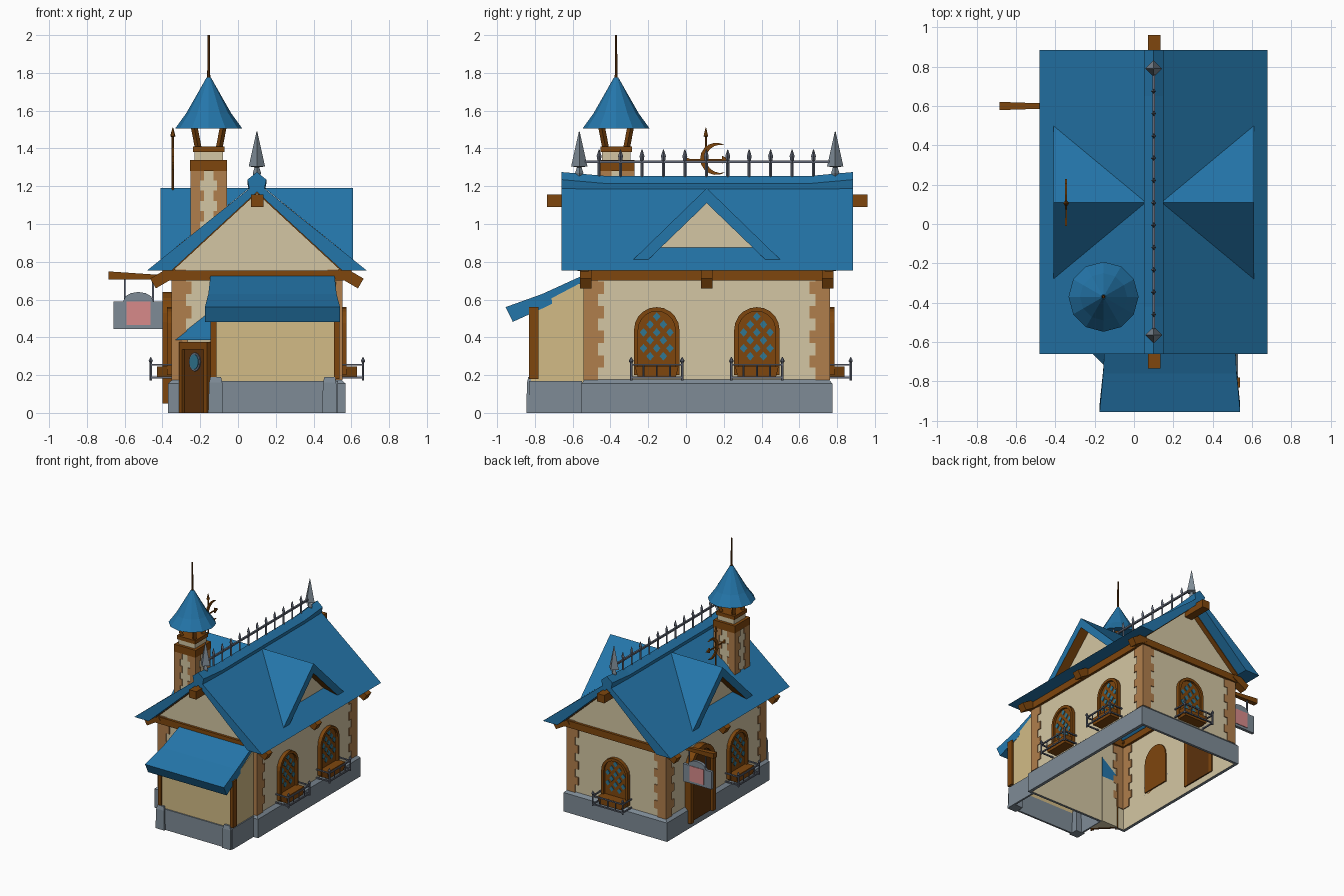
import bpy
import bmesh
from math import sin, cos, pi, radians
from mathutils import Matrix, Vector

cube = bpy.data.objects.get("Cube")
if cube:
    bpy.data.objects.remove(cube)


def material(name, red, green, blue):
    """Flat material from display colour values."""
    linear = [((c / 255 + .055) / 1.055) ** 2.4 for c in (red, green, blue)] + [1]
    mat = bpy.data.materials.new(name)
    mat.use_nodes = True
    mat.diffuse_color = linear
    mat.node_tree.nodes["Principled BSDF"].inputs["Base Color"].default_value = linear
    return mat


ROOF = material("roof blue", 36, 118, 170)
CREAM = material("cream plaster", 212, 198, 163)
YELLOW = material("yellow plaster", 210, 187, 134)
WOOD = material("brown wood", 126, 70, 13)
DARK = material("dark wood", 92, 50, 12)
TAN = material("tan brick", 176, 126, 76)
STONE = material("grey stone", 126, 139, 150)
METAL = material("iron", 100, 106, 120)
PINK = material("pink sign", 215, 138, 138)
GLASS = material("window glass", 48, 118, 145)


# ---- solids: each helper returns (vertices, faces) ----
def loft(loops, caps=True):
    n = len(loops[0])
    verts = [v for loop in loops for v in loop]
    faces = [(k * n + i, k * n + (i + 1) % n, (k + 1) * n + (i + 1) % n, (k + 1) * n + i)
             for k in range(len(loops) - 1) for i in range(n)]
    if caps:
        faces += [tuple(range(n)), tuple(range(len(verts) - n, len(verts)))]
    return verts, faces


def prism(profile, start, end, axis="y"):
    place = {"x": lambda p, t: (t, p[0], p[1]),
             "y": lambda p, t: (p[0], t, p[1]),
             "z": lambda p, t: (p[0], p[1], t)}[axis]
    return loft([[place(p, t) for p in profile] for t in (start, end)])


def rect(x0, x1, y0, y1, z):
    return [(x0, y0, z), (x1, y0, z), (x1, y1, z), (x0, y1, z)]


def box(x0, x1, y0, y1, z0, z1):
    return loft([rect(x0, x1, y0, y1, z) for z in (z0, z1)])


def turned(profile, x, y, sides):
    return loft([[(x + r * cos(2 * pi * i / sides), y + r * sin(2 * pi * i / sides), z)
                  for i in range(sides)] for r, z in profile])


def beam(start, end, width, depth):
    a, b = Vector(start), Vector(end)
    turn = (b - a).to_track_quat("Z", "Y")
    w, d = width / 2, depth / 2
    return loft([[p + turn @ Vector(c) for c in rect(-w, w, -d, d, 0)] for p in (a, b)])


def part(name, mat, solids, matrix=Matrix(), drop_below=None):
    bm = bmesh.new()
    for verts, faces in solids:
        made = [bm.verts.new(v) for v in verts]
        for f in faces:
            bm.faces.new([made[i] for i in f])
    bmesh.ops.recalc_face_normals(bm, faces=bm.faces)
    if drop_below is not None:
        low = [f for f in bm.faces if all(v.co.z <= drop_below for v in f.verts)]
        bmesh.ops.delete(bm, geom=low, context="FACES")
    bm.transform(matrix)
    mesh = bpy.data.meshes.new(name)
    bm.to_mesh(mesh)
    bm.free()
    mesh.materials.append(mat)
    obj = bpy.data.objects.new(name, mesh)
    bpy.context.collection.objects.link(obj)
    return obj


def on_wall(x, y, degrees):
    return Matrix.Translation((x, y, 0)) @ Matrix.Rotation(radians(degrees), 4, "Z")


def arch(half, bottom, spring, steps=10):
    arc = [(half * cos(pi * i / steps), spring + half * sin(pi * i / steps)) for i in range(steps + 1)]
    return [(half, bottom)] + arc + [(-half, bottom)]


def arch_frame(half, rim, bottom, spring, depth):
    outline = arch(half, bottom, spring) + arch(half - rim, bottom, spring)[::-1]
    return prism(outline, -depth, .01)


def quoins(name, x0, x1, y0, y1, z0, z1, rows, short, long):
    step, t, plates = (z1 - z0) / rows, .007, []
    for i in range(rows):
        a = long if i % 2 else short
        lo, hi = z0 + i * step, z0 + (i + 1) * step
        for x, sx in ((x0, 1), (x1, -1)):
            for y, sy in ((y0, 1), (y1, -1)):
                plates.append(box(x - sx * t, x + sx * a, y - sy * t, y + sy * t, lo, hi))
                plates.append(box(x - sx * t, x + sx * t, y - sy * t, y + sy * a, lo, hi))
    part(name, TAN, plates)


# ---- main house ----
CX, LEFT, RIGHT, FRONT, BACK = .1, -.345, .545, -.535, .755
gable = [(LEFT, 0), (RIGHT, 0), (RIGHT, .76), (CX, 1.17), (LEFT, .76)]
part("house_walls", CREAM, [prism(gable, FRONT, BACK)], drop_below=.01)
wall = (LEFT, RIGHT, FRONT, BACK)
plinth = (-.37, .57, -.555, .775)
part("foundation", STONE, [loft([rect(*wall, 0), rect(*plinth, 0), rect(*plinth, .155),
                                 rect(*wall, .178)], caps=False)])
quoins("corner_bricks", *wall, .175, .76, 9, .07, .1)

# ---- main roof, ridge cap and timber ----
roof = [(-.48, .755), (-.35, .755), (CX, 1.17), (.55, .755), (.68, .755), (CX, 1.22)]
part("main_roof", ROOF, [prism(roof, -.66, .885)])
cap = [(-.04, 1.17), (-.05, 1.22), (0, 1.26), (.05, 1.22), (.04, 1.17)]
part("ridge_cap", ROOF, [loft([[(CX + x, y, z + lift) for x, z in cap]
                               for y, lift in ((-.66, .015), (-.42, -.006), (.65, -.006), (.885, .015))])])
part("ridge_beam", WOOD, [box(.07, .135, -.735, .96, 1.09, 1.155)])
part("tie_beams", WOOD, [box(-.4, .6, y - .02, y + .02, .7, .755) for y in (FRONT, BACK)])
part("eave_beams", WOOD, [box(x - .02, x + .02, -.555, .775, .7, .755) for x in (LEFT, RIGHT)])
tails, rafters = [], []
for s in (-1, 1):
    for y in (-.53, .11, .75):
        tails.append(beam((CX + s * .43, y, .755), (CX + s * .55, y, .685), .06, .06))
    for y in (FRONT - .02, BACK + .02):
        rafters.append(beam((CX + s * .46, y, .766), (CX, y, 1.19), .04, .04))
part("rafter_tails", WOOD, tails)
part("gable_rafters", WOOD, rafters)

# ---- dormers on both slopes ----
for side, s in (("left", 1), ("right", -1)):
    def at(x, y, z):
        return (CX + s * x, .11 + y, z)
    peak, inner = at(.51, 0, 1.19), at(.51, 0, 1.11)
    root, inner_root = at(.04, 0, 1.19), at(.138, 0, 1.11)
    slopes, soffit = [], []
    for k in (-1, 1):
        eave, inner_eave = at(.51, k * .39, .811), at(.51, k * .31, .811)
        slopes.append(([root, peak, eave, inner, inner_eave], [(0, 1, 2), (1, 3, 4, 2)]))
        soffit.append(([inner_root, inner, inner_eave], [(0, 1, 2)]))
    part(side + "_dormer_roof", ROOF, slopes)
    part(side + "_dormer_soffit", WOOD, soffit)
    part(side + "_dormer_gable", CREAM,
         [([at(.43, -.29, .84), at(.43, .29, .84), at(.43, 0, 1.115)], [(0, 1, 2)])])

# ---- ridge railing ----
pickets = [turned([(.008, 1.23), (.008, 1.33), (.013, 1.36), (.002, 1.395)], CX, -.46 + i * .1135, 4)
           for i in range(11)]
ends = [turned([(.014, 1.24), (.022, 1.27), (.012, 1.3), (.043, 1.305), (.002, 1.49)], CX, y, 4)
        for y in (-.565, .79)]
part("ridge_railing", METAL, pickets + [box(.093, .107, -.565, .79, 1.322, 1.336)])
part("ridge_spikes", STONE, ends)

# ---- bell tower ----
TX, TY = -.155, -.37


def tower_box(half, z0, z1):
    return box(TX - half, TX + half, TY - half, TY + half, z0, z1)


part("tower_shaft", CREAM, [tower_box(.09, .85, 1.29), tower_box(.075, 1.33, 1.39)])
quoins("tower_bricks", TX - .09, TX + .09, TY - .09, TY + .09, .85, 1.285, 8, .045, .065)
posts = [beam((TX + i * .055, TY + j * .055, 1.4), (TX + i * .08, TY + j * .08, 1.53), .025, .025)
         for i in (-1, 1) for j in (-1, 1)]
part("tower_timber", WOOD, [tower_box(.098, 1.28, 1.34), tower_box(.083, 1.38, 1.41)] + posts)
part("tower_roof", ROOF, [turned([(.178, 1.505), (.12, 1.585), (.06, 1.69), (.012, 1.775)], TX, TY, 12)])
part("tower_pole", DARK, [turned([(.012, 1.76), (.008, 1.79), (.006, 2)], TX, TY, 6)])

# ---- moon weather vane ----
angles = [radians(75 + 21 * i) for i in range(11)]
moon = [(.16 + .085 * cos(a), 1.345 + .085 * sin(a)) for a in angles]
moon += [(.185 + .08 * cos(a), 1.345 + .075 * sin(a)) for a in reversed(angles)]
part("weather_vane", WOOD, [
    prism(moon, -.35, -.34, "x"),
    turned([(.006, 1.17), (.006, 1.46), (.014, 1.465), (.002, 1.51)], -.345, .105, 6),
    box(-.349, -.341, 0, .2, 1.337, 1.345),
    prism([(.19, 1.32), (.23, 1.341), (.19, 1.362)], -.35, -.34, "x"),
    prism([(-.01, 1.325), (.03, 1.341), (-.01, 1.357)], -.35, -.34, "x")])

# ---- front annex ----
annex = [(-.82, 0), (FRONT, 0), (FRONT, .7), (-.82, .55)]
part("annex_walls", YELLOW, [prism(annex, -.135, .52, "x")], drop_below=.01)
part("annex_foundation", STONE, [box(-.145, .53, -.83, -.815, 0, .17), box(-.145, -.13, -.83, -.55, 0, .17),
                                 box(.515, .53, -.83, -.55, 0, .17)])
feet = [loft([rect(x - .04, x + .04, -.845, -.765, 0), rect(x - .035, x + .035, -.842, -.77, .16),
              rect(x - .028, x + .028, -.835, -.775, .19)]) for x in (-.118, .485)]
part("annex_post_feet", STONE, feet)
part("annex_posts", WOOD, [box(x - .015, x + .015, -.832, -.78, .18, .56) for x in (-.13, .523)])
sections = [(.0, -.53, .735, -.53, .665), (.012, -.76, .63, -.745, .56), (.03, -.955, .56, -.917, .482)]
part("annex_roof", ROOF, [loft([[(-.145 - f, ty, tz), (.51 + f, ty, tz), (.51 + f, by, bz), (-.145 - f, by, bz)]
                                for f, ty, tz, by, bz in sections])])

# ---- corner entrance ----
part("entrance_walls", CREAM, [prism([(-.28, -.53), (-.135, -.675), (-.135, -.53)], 0, .385, "z")])
corner = on_wall(-.218, -.607, -45)
part("entrance_door", DARK, [box(-.085, .085, -.012, .01, 0, .34)], corner)
part("entrance_frame", WOOD, [box(-.105, -.08, -.03, .01, 0, .375), box(.08, .105, -.03, .01, 0, .375),
                              box(-.105, .105, -.03, .01, .335, .375)], corner)


def oval(w, h):
    return [(w * cos(i * pi / 6), .27 + h * sin(i * pi / 6)) for i in range(12)]


part("entrance_window_rim", METAL, [prism(oval(.042, .05), -.018, 0)], corner)
part("entrance_window", GLASS, [prism(oval(.032, .04), -.022, 0)], corner)
part("entrance_canopy", ROOF, [([(-.345, -.53, .385), (-.135, -.735, .385), (-.135, -.53, .55), (-.135, -.53, .385)],
                                [(0, 1, 2), (0, 3, 1), (0, 2, 3), (1, 3, 2)])])

# ---- arched windows with planters and little railings ----
spots = {"left_front": (RIGHT, -.155, 90), "left_back": (RIGHT, .375, 90),
         "back": (CX, BACK, 180), "right": (LEFT, -.155, -90)}
for name, spot in spots.items():
    m = on_wall(*spot)
    part(name + "_window_frame", WOOD, [arch_frame(.12, .022, .2, .44, .03), prism(arch(.11, .2, .44), -.014, .01)], m)
    panes = []
    for row in range(6):
        z = .3 + row * .042
        for u in ((-.07, 0, .07) if row % 2 else (-.035, .035)):
            if u * u + max(0, z - .44) ** 2 < .0081:
                panes.append(prism([(u - .02, z), (u, z - .023), (u + .02, z), (u, z + .023)], -.019, -.01))
    part(name + "_window_panes", GLASS, panes, m)
    planter = [(-.115, .245), (-.1, .185), (.1, .185), (.115, .245)]
    part(name + "_planter", WOOD, [prism(planter, -.085, 0)], m)
    bars = []
    for z in (.182, .25):
        bars.append(box(-.14, .14, -.122, -.112, z, z + .01))
        bars += [box(u - .005, u + .005, -.117, 0, z, z + .01) for u in (-.135, .135)]
    knob = [(.007, .172), (.007, .265), (.013, .275), (.002, .295)]
    bars += [turned(knob, u, -.117, 6) for u in (-.135, .135)]
    bars += [turned([(.005, .182), (.005, .255)], u, -.117, 4) for u in (-.07, 0, .07)]
    part(name + "_railing", METAL, bars, m)

# ---- arched side door ----
m = on_wall(LEFT, .345, -90)
part("side_door_frame", WOOD, [arch_frame(.16, .035, .05, .48, .055)], m)
part("side_door", DARK, [prism(arch(.13, .05, .48), -.032, .01)], m)
part("side_door_knob", METAL, [box(.08, .1, -.045, -.03, .28, .31)], m)

# ---- hanging sign ----
part("sign_beam", WOOD, [loft([[(x, .6 + i * w, z + j * w) for i, j in ((-1, -1), (1, -1), (1, 1), (-1, 1))]
                               for x, w, z in ((-.685, .021, .728), (-.45, .013, .72), (-.34, .013, .72))])])
part("sign_hangers", METAL, [box(x - .004, x + .004, .596, .604, .58, .715) for x in (-.6, -.45)])
board = [(-.66, .445), (-.4, .445), (-.4, .59), (-.45, .59)]
board += [(-.528 + .078 * cos(i * pi / 6), .595 + .045 * sin(i * pi / 6)) for i in range(7)]
part("sign_board", STONE, [prism(board + [(-.61, .59), (-.66, .59)], .588, .612)])
part("sign_panel", PINK, [box(-.59, -.463, .584, .616, .465, .59)])
